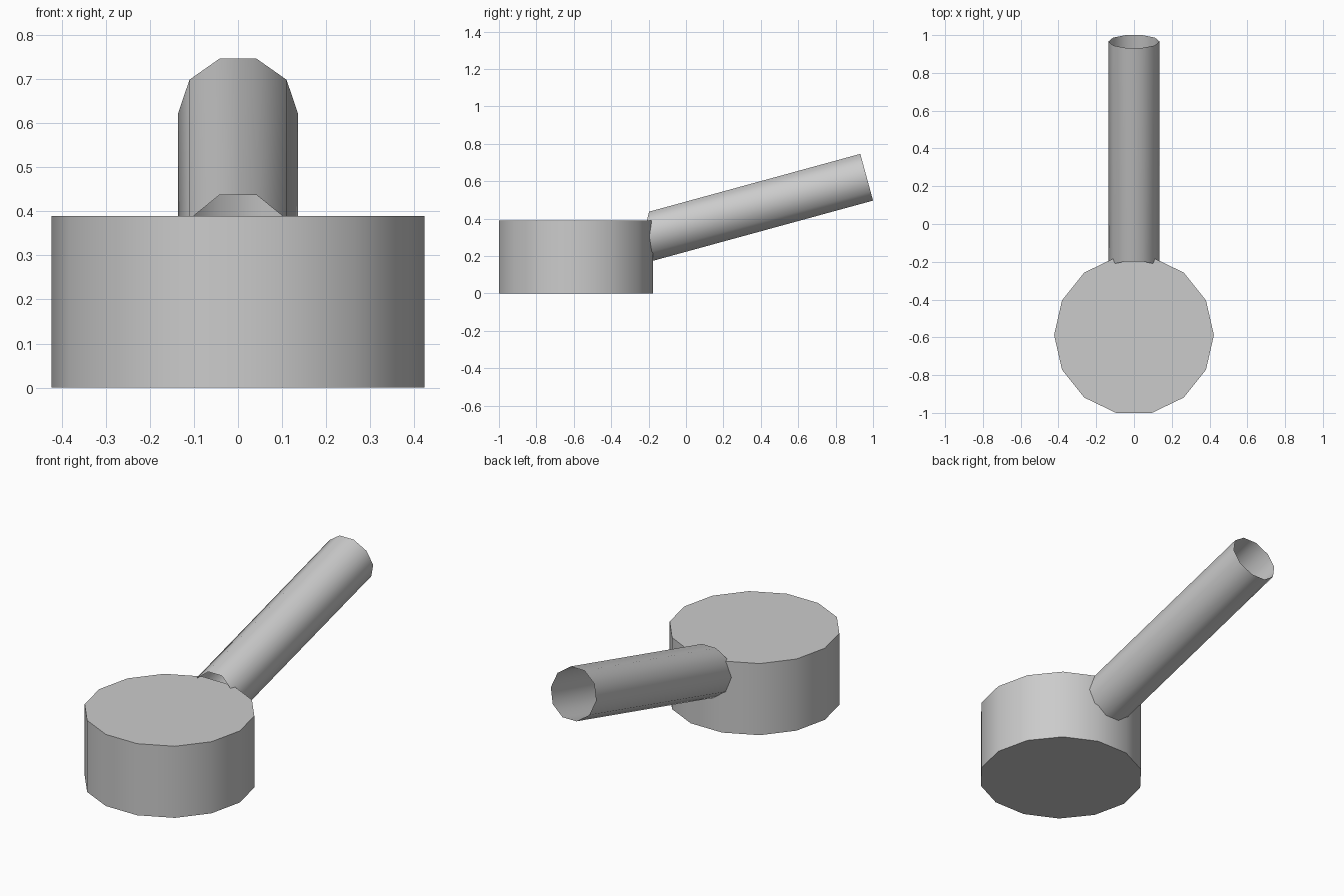
import bpy, bmesh, math
from mathutils import Vector

if "Cube" in bpy.data.objects:
    bpy.data.objects.remove(bpy.data.objects["Cube"])

grey = bpy.data.materials.new("plain grey")
grey.diffuse_color = (0.6, 0.6, 0.6, 1)
grey.use_nodes = True
grey.node_tree.nodes["Principled BSDF"].inputs["Base Color"].default_value = grey.diffuse_color


def tube(name, rings, capped):
    """Skin a list of vertex rings, optionally closing both ends."""
    bm = bmesh.new()
    loops = [[bm.verts.new(p) for p in ring] for ring in rings]
    n = len(loops[0])
    for a, b in zip(loops, loops[1:]):
        for i in range(n):
            j = (i + 1) % n
            bm.faces.new((a[i], a[j], b[j], b[i]))
    if capped:
        bm.faces.new(loops[0][::-1])
        bm.faces.new(loops[-1])
    bm.normal_update()
    mesh = bpy.data.meshes.new(name)
    bm.to_mesh(mesh)
    bm.free()
    mesh.materials.append(grey)
    ob = bpy.data.objects.new(name, mesh)
    bpy.context.collection.objects.link(ob)
    bpy.ops.object.select_all(action='DESELECT')
    ob.select_set(True)
    bpy.context.view_layer.objects.active = ob
    bpy.ops.object.shade_smooth_by_angle(angle=math.radians(40))
    return ob


# Closed fourteen-sided drum
R, CY, H = 0.423, -0.588, 0.389
angles = [2 * math.pi * i / 14 for i in range(14)]
tube("pan_body", [[(R * math.cos(a), CY + R * math.sin(a), z) for a in angles]
                  for z in (0, H)], True)

# Open ten-sided handle, rising to the back
r, tilt = 0.136, math.radians(15.3)
axis = Vector((0, math.cos(tilt), math.sin(tilt)))
up = Vector((0, -math.sin(tilt), math.cos(tilt)))
end = Vector((0, 0.966, 0.621))
near, far = [], []
for i in range(10):
    a = 2 * math.pi * i / 10
    p = end + Vector((r * math.cos(a), 0, 0)) + up * (r * math.sin(a))
    far.append(p)
    # near end leans the other way: its lower edge lies deeper in the drum
    lean, top = 0.25, Vector((0, -0.198, 0.435))
    s = ((p.y - top.y) - lean * (p.z - top.z)) / (axis.y - lean * axis.z)
    near.append(p - axis * s)
# ring order reversed so that the outside faces outward
tube("handle", [near[::-1], far[::-1]], False)
